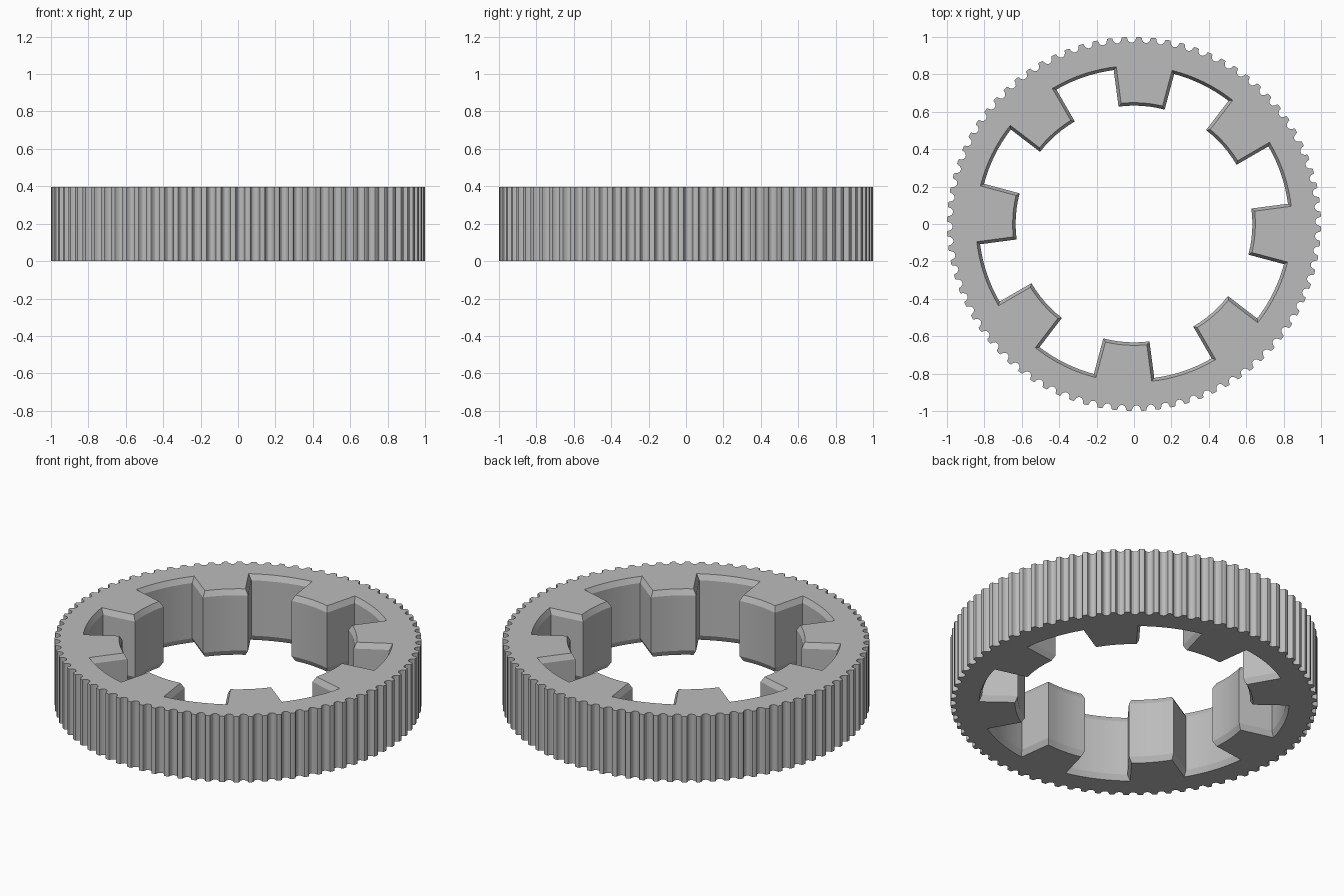
import bpy
import bmesh
from math import radians, sin, cos, asin, pi

cube = bpy.data.objects.get("Cube")
if cube:
    bpy.data.objects.remove(cube, do_unlink=True)

HEIGHT = 0.397
TEETH, LUGS = 80, 8
TURN = radians(-3.75)          # rotation of the whole pattern
LUG_R, GAP_R = 0.633, 0.83     # inner radii at lugs and between them
CHAMFER, CHAMFER_Z = 0.016, 0.032


def polar(r, a):
    return (r * cos(a + TURN), r * sin(a + TURN))


def tooth_outline():
    """Outer belt-pulley outline: rounded grooves between narrow lands."""
    half = [(0.0297, 0), (0.0257, 0.0015), (0.0237, 0.0052), (0.0229, 0.0095),
            (0.0200, 0.0176), (0.0142, 0.0253), (0.0050, 0.0298)]
    groove = [(-x, d) for x, d in half] + [(x, d) for x, d in reversed(half)]
    return [polar(1 - d, k * 2 * pi / TEETH + x)
            for k in range(TEETH) for x, d in groove]


def lug_outline(inset):
    """Inner outline with lugs, grown into the metal by the inset."""
    pitch = 2 * pi / LUGS
    points = []

    def arc(r, start, end, steps):
        for i in range(steps + 1):
            points.append(polar(r, start + (end - start) * i / steps))

    for k in range(LUGS):
        lug_r, gap_r = LUG_R + inset, GAP_R + inset
        lug_half = pitch / 4 - asin(inset / lug_r)
        gap_half = pitch / 4 + asin(inset / gap_r)
        arc(lug_r, k * pitch - lug_half, k * pitch + lug_half, 6)
        mid = (k + 0.5) * pitch
        arc(gap_r, mid - gap_half, mid + gap_half, 8)
    return points


def add_loop(bm, outline, z):
    return [bm.verts.new((x, y, z)) for x, y in outline]


def bridge(bm, low, high):
    for i in range(len(low)):
        j = (i + 1) % len(low)
        bm.faces.new((low[i], low[j], high[j], high[i]))


def loop_edges(bm, loop):
    return [bm.edges.get((loop[i - 1], loop[i])) for i in range(len(loop))]


bm = bmesh.new()

# Toothed outer wall
outer = [add_loop(bm, tooth_outline(), z) for z in (0, HEIGHT)]
bridge(bm, *outer)

# Lugged inner wall with chamfered rims
levels = [(CHAMFER, 0), (0, CHAMFER_Z), (0, HEIGHT - CHAMFER_Z), (CHAMFER, HEIGHT)]
inner = [add_loop(bm, lug_outline(inset), z) for inset, z in levels]
for low, high in zip(inner, inner[1:]):
    bridge(bm, low, high)

# Flat top and bottom faces
for out_loop, in_loop, up in ((outer[0], inner[0], -1), (outer[1], inner[-1], 1)):
    bmesh.ops.triangle_fill(bm, use_beauty=True, use_dissolve=False, normal=(0, 0, up),
                            edges=loop_edges(bm, out_loop) + loop_edges(bm, in_loop))

bmesh.ops.recalc_face_normals(bm, faces=bm.faces)
mesh = bpy.data.meshes.new("toothed_ring")
bm.to_mesh(mesh)
bm.free()
ring = bpy.data.objects.new("toothed_ring", mesh)
bpy.context.collection.objects.link(ring)

# Single grey material
grey = bpy.data.materials.new("plain_grey")
grey.use_nodes = True
colour = (0.5, 0.5, 0.5, 1)
grey.diffuse_color = colour
grey.node_tree.nodes["Principled BSDF"].inputs["Base Color"].default_value = colour
mesh.materials.append(grey)

bpy.ops.object.select_all(action="DESELECT")
ring.select_set(True)
bpy.context.view_layer.objects.active = ring
bpy.ops.object.shade_smooth_by_angle(angle=radians(25))
